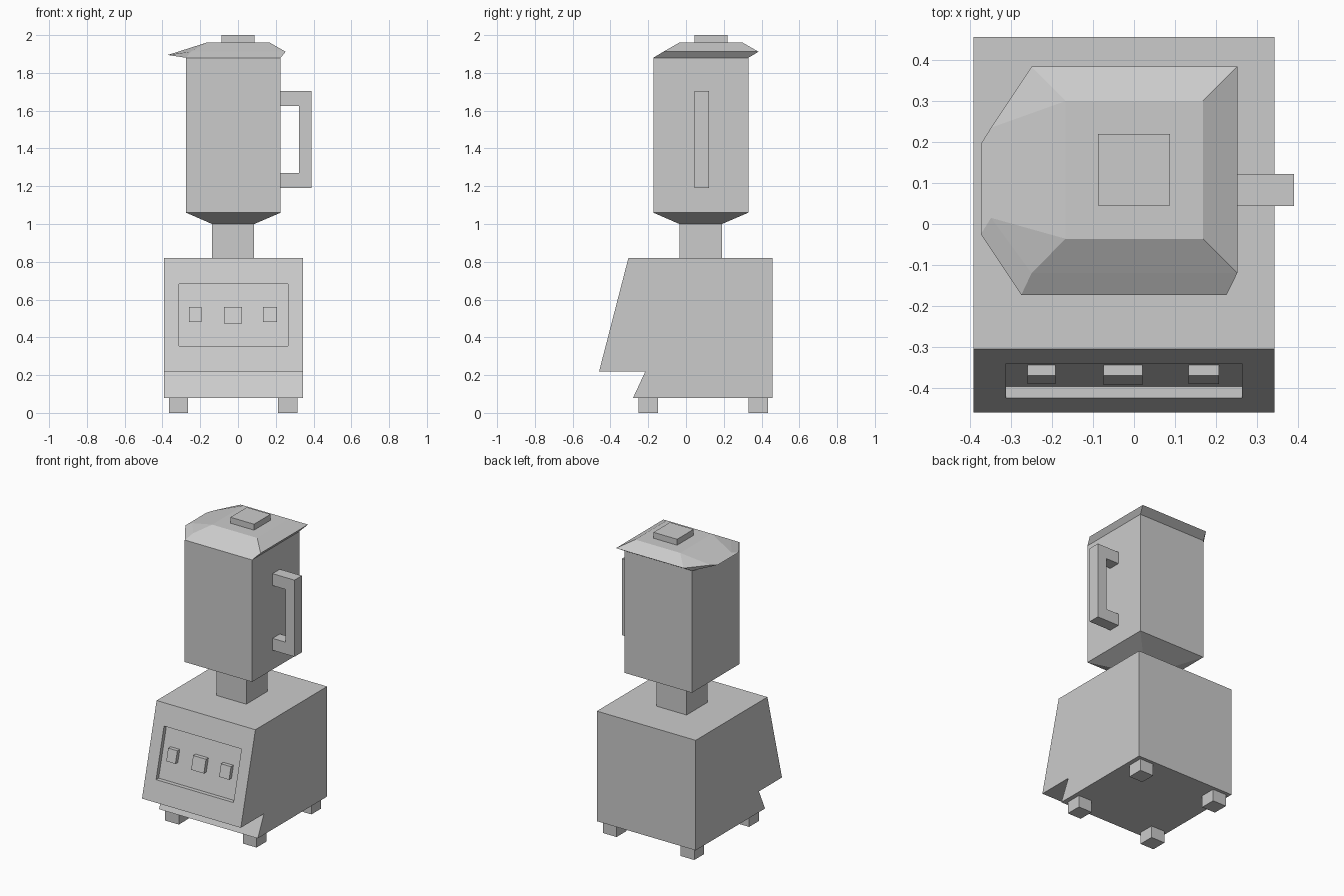
import bpy, bmesh

if "Cube" in bpy.data.objects:
    bpy.data.objects.remove(bpy.data.objects["Cube"])


def make(name, bm):
    bmesh.ops.recalc_face_normals(bm, faces=bm.faces)
    me = bpy.data.meshes.new(name)
    bm.to_mesh(me)
    bm.free()
    ob = bpy.data.objects.new(name, me)
    bpy.context.collection.objects.link(ob)
    return ob


def prism(name, profile, axis, a, b):
    """Extrude a 2D profile along x (profile = y,z) or y (profile = x,z)."""
    bm = bmesh.new()
    place = (lambda t, u, v: (t, u, v)) if axis == 'x' else (lambda t, u, v: (u, t, v))
    f = bm.faces.new([bm.verts.new(place(a, u, v)) for u, v in profile])
    ext = bmesh.ops.extrude_face_region(bm, geom=[f])['geom']
    moved = [g for g in ext if isinstance(g, bmesh.types.BMVert)]
    bmesh.ops.translate(bm, verts=moved, vec=place(b - a, 0, 0))
    return make(name, bm)


def box(name, x0, x1, y0, y1, z0, z1):
    return prism(name, [(y0, z0), (y1, z0), (y1, z1), (y0, z1)], 'x', x0, x1)


def slope_y(z, inset=0.0):
    """y of the slanted front face at height z."""
    return -0.46 + (z - 0.22) * 0.155 / 0.6 + inset


def slanted(name, x0, x1, z0, z1, front, back):
    return prism(name, [(slope_y(z0, front), z0), (slope_y(z0, back), z0),
                        (slope_y(z1, back), z1), (slope_y(z1, front), z1)], 'x', x0, x1)


# motor base with slanted front and recessed control panel
base = prism("motor_base", [(-0.28, 0.08), (0.457, 0.08), (0.457, 0.82), (-0.305, 0.82),
                            (-0.46, 0.22), (-0.215, 0.22)], 'x', -0.392, 0.343)
cutter = slanted("panel_cutter", -0.312, 0.264, 0.355, 0.683, -0.1, 0.028)
cutter.hide_render = True
cutter.hide_set(True)
mod = base.modifiers.new("panel", 'BOOLEAN')
mod.operation = 'DIFFERENCE'
mod.solver = 'EXACT'
mod.object = cutter

# buttons
for i, (x0, x1, z0, z1) in enumerate([(-0.26, -0.192, 0.48, 0.56),
                                      (-0.074, 0.021, 0.473, 0.56),
                                      (0.133, 0.207, 0.48, 0.56)]):
    slanted(f"button_{i + 1}", x0, x1, z0, z1, 0.002, 0.04)

# feet
for xn, x in (("left", -0.366), ("right", 0.212)):
    for yn, y in (("front", -0.252), ("back", 0.331)):
        box(f"foot_{yn}_{xn}", x, x + 0.102, y, y + 0.104, 0, 0.08)

# coupling neck
box("neck", -0.137, 0.086, -0.035, 0.19, 0.82, 1.005)


# jug body with tapered bottom
def ring(bm, x0, x1, y0, y1, z):
    return [bm.verts.new(p) for p in ((x0, y0, z), (x1, y0, z), (x1, y1, z), (x0, y1, z))]


def bridge(bm, a, b):
    for i in range(len(a)):
        j = (i + 1) % len(a)
        bm.faces.new((a[i], a[j], b[j], b[i]))


bm = bmesh.new()
foot = ring(bm, -0.137, 0.086, -0.035, 0.19, 1.0)
low = ring(bm, -0.275, 0.226, -0.173, 0.33, 1.06)
rim = ring(bm, -0.275, 0.226, -0.173, 0.33, 1.88)
bridge(bm, foot, low)
bridge(bm, low, rim)
bm.faces.new(foot)
bm.faces.new(rim)
make("jug", bm)

# lid: skirt, pouring spout on the left, sloped top
bm = bmesh.new()
skirt = ring(bm, -0.275, 0.226, -0.173, 0.33, 1.88)
edge = ring(bm, -0.25, 0.252, -0.12, 0.384, 1.912)
top = ring(bm, -0.167, 0.168, -0.036, 0.3, 1.96)
low_lip = [bm.verts.new((-0.374, y, 1.895)) for y in (0.195, -0.025)]
top_lip = [bm.verts.new((-0.349, y, 1.902)) for y in (0.235, 0.015)]
bridge(bm, skirt + low_lip, edge + top_lip)
for i in range(3):
    bm.faces.new((edge[i], edge[i + 1], top[i + 1], top[i]))
bm.faces.new((edge[3], top_lip[0], top[3]))
bm.faces.new((top_lip[0], top_lip[1], top[0], top[3]))
bm.faces.new((top_lip[1], edge[0], top[0]))
bm.faces.new((skirt[3], skirt[0], low_lip[1], low_lip[0]))
bm.faces.new(skirt)
bm.faces.new(top)
# drop the hidden seat so the shell is closed and manifold
bmesh.ops.delete(bm, geom=[f for f in bm.faces if set(f.verts) == set(skirt)], context='FACES_ONLY')
make("lid", bm)

# lid knob
box("lid_knob", -0.088, 0.088, 0.045, 0.22, 1.955, 2.0)

# handle
prism("handle", [(0.22, 1.19), (0.39, 1.19), (0.39, 1.705), (0.22, 1.705), (0.22, 1.625),
                 (0.322, 1.625), (0.322, 1.27), (0.22, 1.27)], 'y', 0.044, 0.122)
